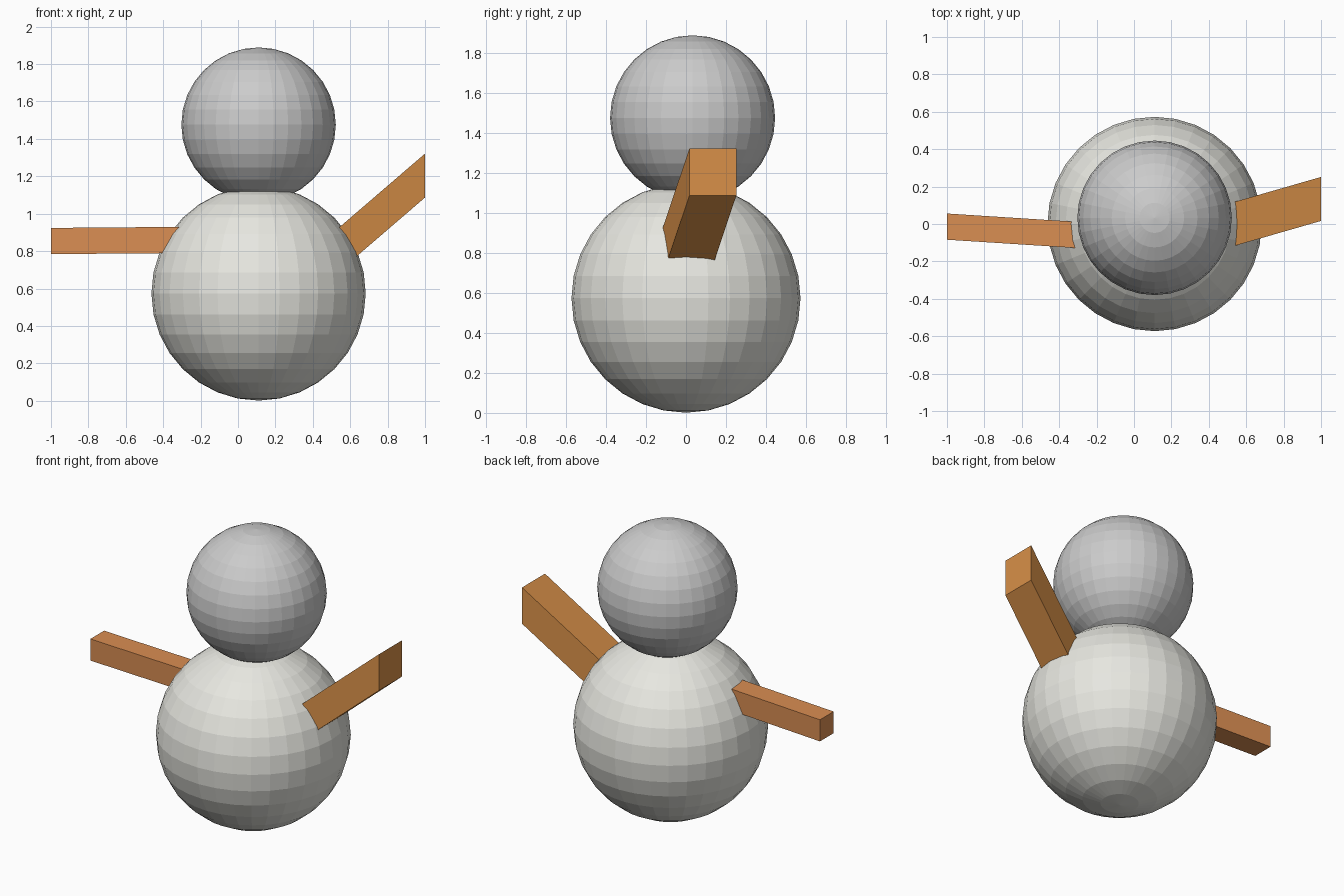
import bpy
import bmesh
from mathutils import Vector

if "Cube" in bpy.data.objects:
    bpy.data.objects.remove(bpy.data.objects["Cube"])


def material(name, rgb):
    mat = bpy.data.materials.new(name)
    mat.diffuse_color = (*rgb, 1)
    mat.use_nodes = True
    mat.node_tree.nodes["Principled BSDF"].inputs["Base Color"].default_value = mat.diffuse_color
    return mat


def ball(name, centre, radius, mat=None):
    bpy.ops.mesh.primitive_uv_sphere_add(segments=32, ring_count=16,
                                         radius=radius, location=centre)
    obj = bpy.context.object
    obj.name = name
    if mat:
        obj.data.materials.append(mat)


def arm(name, tip, length, slope_y, slope_z, width, mat):
    """Square bar sheared along x: both end faces stay upright."""
    bm = bmesh.new()
    bmesh.ops.create_cube(bm, size=1)
    side = 1 if tip[0] > 0 else -1
    for v in bm.verts:
        dx = -side * length * (0.5 - side * v.co.x)   # distance back from the tip
        v.co = Vector(tip) + Vector((dx, v.co.y * width + slope_y * dx,
                                     v.co.z * width + slope_z * dx))
    bmesh.ops.recalc_face_normals(bm, faces=bm.faces)
    mesh = bpy.data.meshes.new(name)
    bm.to_mesh(mesh)
    bm.free()
    mesh.materials.append(mat)
    bpy.context.collection.objects.link(bpy.data.objects.new(name, mesh))


# Stacked snowballs
ball("body", (0.11, 0, 0.574), 0.573, material("packed_snow", (0.8, 0.8, 0.75)))
ball("head", (0.11, 0.033, 1.476), 0.413)

# Wooden arms, pushed into the body
arm("right_arm", (1, 0.134, 1.204), 0.65, 0.288, 0.86, 0.235,
    material("wood_right", (0.69, 0.28, 0.065)))
arm("left_arm", (-1, -0.014, 0.854), 0.8, -0.064, 0.008, 0.14,
    material("wood_left", (0.7, 0.27, 0.085)))
